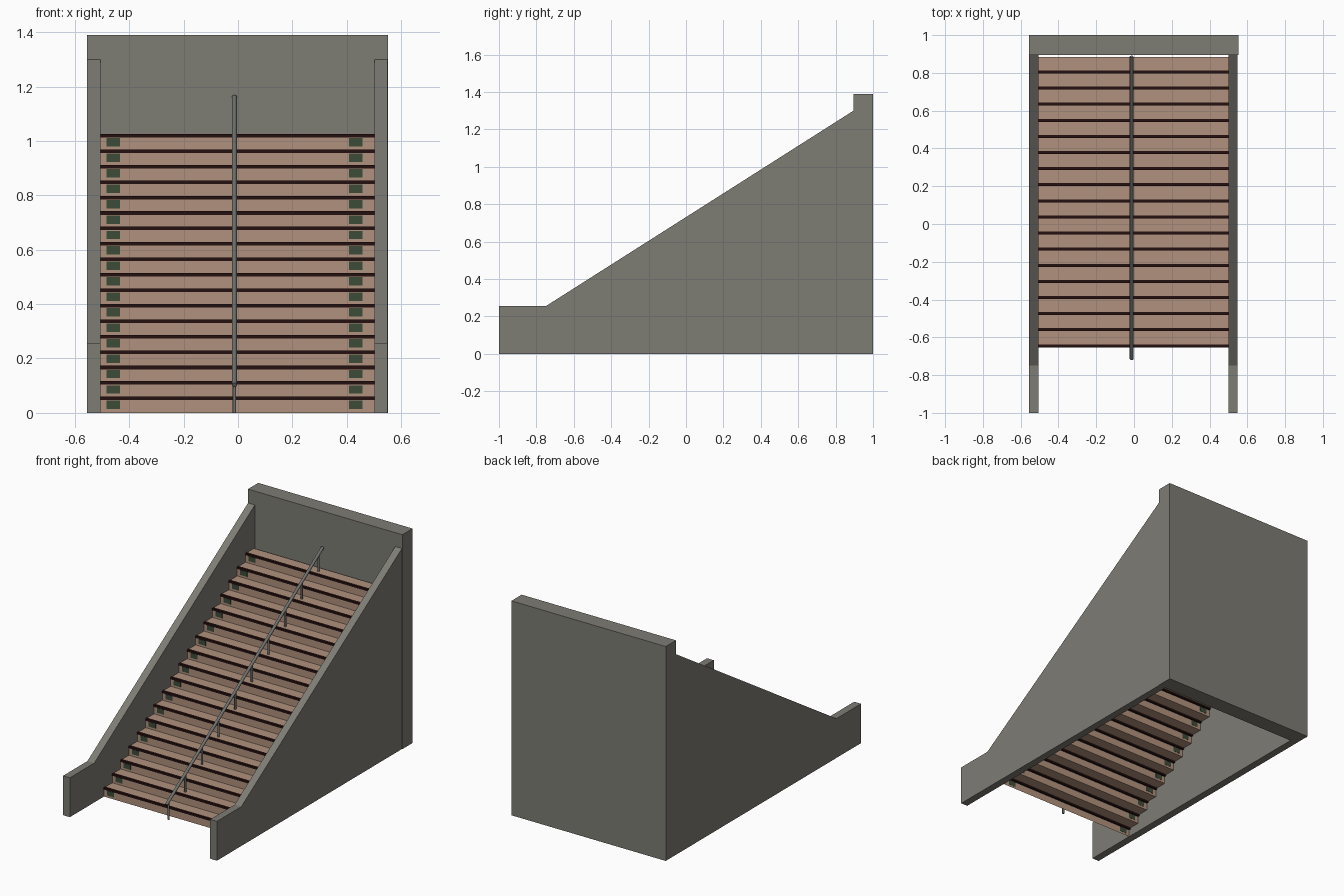
import bpy, bmesh, math
from mathutils import Vector

if "Cube" in bpy.data.objects:
    bpy.data.objects.remove(bpy.data.objects["Cube"])


def material(name, rgb):
    m = bpy.data.materials.new(name)
    m.diffuse_color = (*rgb, 1)
    m.use_nodes = True
    m.node_tree.nodes["Principled BSDF"].inputs["Base Color"].default_value = m.diffuse_color
    return m


CONCRETE = material("concrete_grey", (0.205, 0.2, 0.175))
STONE = material("step_tan", (0.44, 0.285, 0.205))
DARK = material("nosing_dark_red", (0.018, 0.005, 0.005))
GREEN = material("dark_green", (0.045, 0.072, 0.04))
METAL = material("rail_metal", (0.16, 0.17, 0.16))

STEPS = 18
RISE, RUN = 0.0568, 0.0853
Y0 = -0.65                 # first riser
XL, XR = -0.506, 0.501     # stair edges
RAIL_X = -0.013


def finish(name, bm, mat):
    me = bpy.data.meshes.new(name)
    bm.to_mesh(me)
    bm.free()
    me.materials.append(mat)
    ob = bpy.data.objects.new(name, me)
    bpy.context.collection.objects.link(ob)
    return ob


def add_box(bm, x0, x1, y0, y1, z0, z1):
    vs = bmesh.ops.create_cube(bm, size=1)["verts"]
    for v in vs:
        v.co = Vector((x0 if v.co.x < 0 else x1,
                       y0 if v.co.y < 0 else y1,
                       z0 if v.co.z < 0 else z1))


def add_rod(bm, a, b, r, sides=12):
    a, b = Vector(a), Vector(b)
    d = b - a
    vs = bmesh.ops.create_cone(bm, cap_ends=True, segments=sides,
                               radius1=r, radius2=r, depth=d.length)["verts"]
    rot = d.to_track_quat("Z", "Y")
    for v in vs:
        v.co = rot @ v.co + (a + b) / 2


# Side walls: extruded sloping profile
def side_wall(name, x0, x1):
    profile = [(-1, 0), (0.895, 0), (0.895, 1.3), (-0.75, 0.255), (-1, 0.255)]
    bm = bmesh.new()
    face = bm.faces.new([bm.verts.new((x0, y, z)) for y, z in profile])
    ext = bmesh.ops.extrude_face_region(bm, geom=[face])["geom"]
    for v in ext:
        if isinstance(v, bmesh.types.BMVert):
            v.co.x = x1
    bmesh.ops.recalc_face_normals(bm, faces=bm.faces)
    finish(name, bm, CONCRETE)


side_wall("left_wall", -0.555, XL)
side_wall("right_wall", XR, 0.549)

# Back wall
bm = bmesh.new()
add_box(bm, -0.555, 0.552, 0.895, 1.0, 0, 1.39)
finish("back_wall", bm, CONCRETE)

# Steps: one folded sheet, open underneath
bm = bmesh.new()
path = [(Y0, 0)]
for i in range(STEPS):
    path += [(Y0 + i * RUN, (i + 1) * RISE), (Y0 + (i + 1) * RUN, (i + 1) * RISE)]
rows = [(bm.verts.new((XL, y, z)), bm.verts.new((XR, y, z))) for y, z in path]
for (a, b), (c, d) in zip(rows, rows[1:]):
    bm.faces.new((a, b, d, c))
finish("steps", bm, STONE)

# Dark nosing strips and green riser plates
nosing, plates = bmesh.new(), bmesh.new()
for i in range(STEPS):
    y, z = Y0 + i * RUN, (i + 1) * RISE
    add_box(nosing, XL, XR, y - 0.003, y + 0.013, z - 0.01, z + 0.003)
    for x in (-0.483, 0.408):
        add_box(plates, x, x + 0.05, y - 0.002, y + 0.001, z - 0.043, z - 0.012)
finish("step_nosings", nosing, DARK)
finish("riser_plates", plates, GREEN)


# Central handrail with a post on every second step
def rail_z(y):
    return 0.103 + (y + 0.715) * RISE / RUN * 0.992


bm = bmesh.new()
ends = (-0.715, 0.886)
add_rod(bm, (RAIL_X, ends[0], rail_z(ends[0])), (RAIL_X, ends[1], rail_z(ends[1])), 0.0095, 16)
for k in range(-1, STEPS, 2):
    y = Y0 + (k + 0.5) * RUN
    add_rod(bm, (RAIL_X, y, (k + 1) * RISE), (RAIL_X, y, rail_z(y)), 0.0065)
rail = finish("handrail", bm, METAL)
bpy.context.view_layer.objects.active = rail
rail.select_set(True)
bpy.ops.object.shade_smooth_by_angle(angle=math.radians(40))
